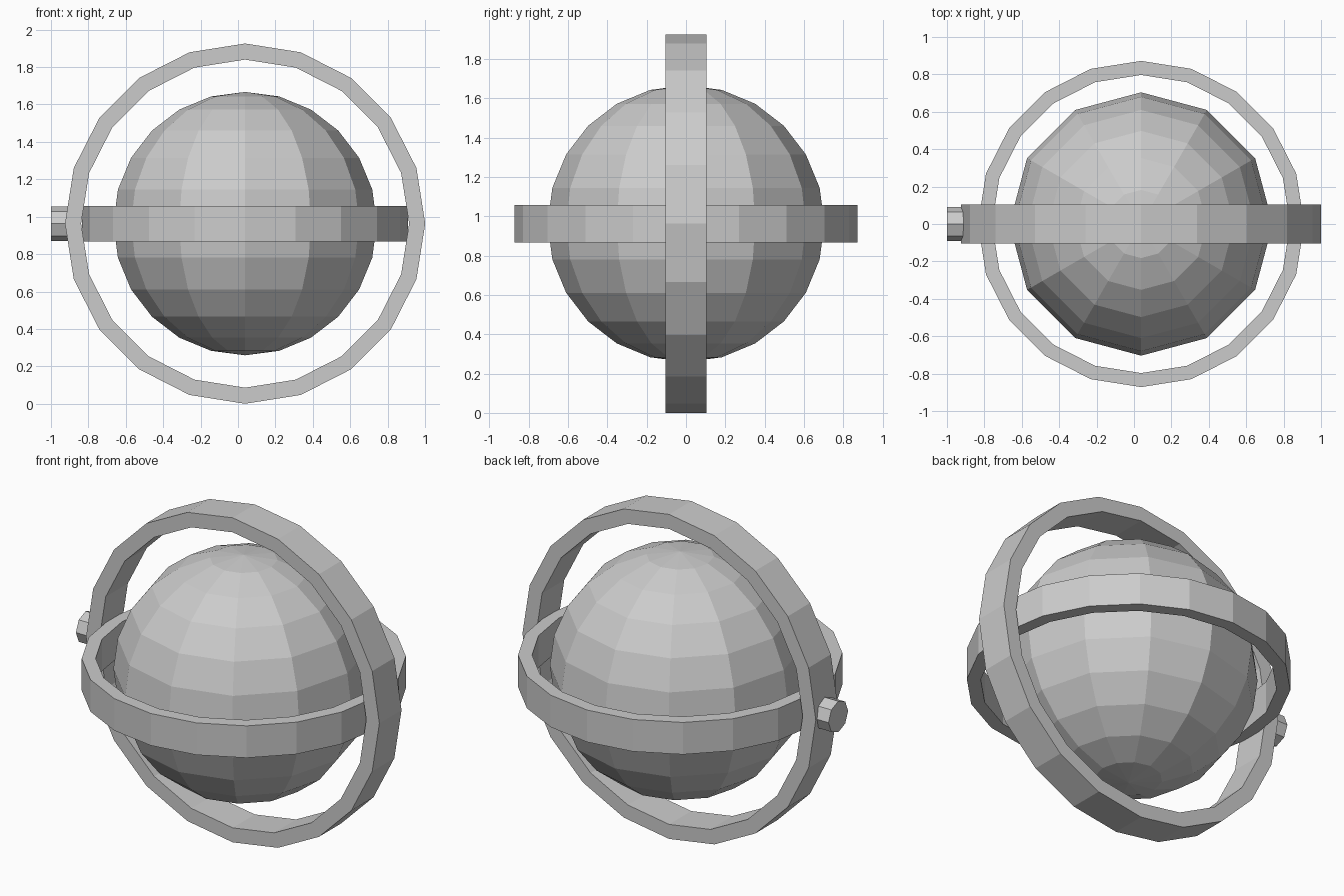
import bpy, bmesh, math
from mathutils import Matrix

if "Cube" in bpy.data.objects:
    bpy.data.objects.remove(bpy.data.objects["Cube"])

CENTRE = (0.038, 0, 0.963)


def finish(bm, name):
    bmesh.ops.recalc_face_normals(bm, faces=bm.faces)
    mesh = bpy.data.meshes.new(name)
    bm.to_mesh(mesh)
    bm.free()
    obj = bpy.data.objects.new(name, mesh)
    bpy.context.collection.objects.link(obj)
    return obj


def ring(name, outer, inner, half, tilt=0, sides=20):
    """Flat-sided band with a rectangular cross-section."""
    bm = bmesh.new()
    profile = [(outer, -half), (outer, half), (inner, half), (inner, -half)]
    loops = []
    for i in range(sides):
        a = 2 * math.pi * i / sides
        loops.append([bm.verts.new((r * math.cos(a), r * math.sin(a), z))
                      for r, z in profile])
    for i in range(sides):
        a, b = loops[i], loops[(i + 1) % sides]
        for k in range(4):
            m = (k + 1) % 4
            bm.faces.new((a[k], b[k], b[m], a[m]))
    obj = finish(bm, name)
    obj.location = CENTRE
    obj.rotation_euler.x = tilt
    return obj


# Central globe
bm = bmesh.new()
bmesh.ops.create_uvsphere(bm, u_segments=12, v_segments=12, radius=0.704)
finish(bm, "globe").location = CENTRE

# Outer upright band and inner level band
ring("upright_ring", 0.963, 0.877, 0.104, math.pi / 2)
ring("level_ring", 0.872, 0.797, 0.095)

# Short peg on the left of the upright band
bm = bmesh.new()
bmesh.ops.create_cone(bm, cap_ends=True, segments=8, radius1=0.092,
                      radius2=0.092, depth=0.12,
                      matrix=Matrix.Rotation(math.pi / 2, 4, 'Y'))
finish(bm, "side_peg").location = (-0.94, 0, CENTRE[2])
